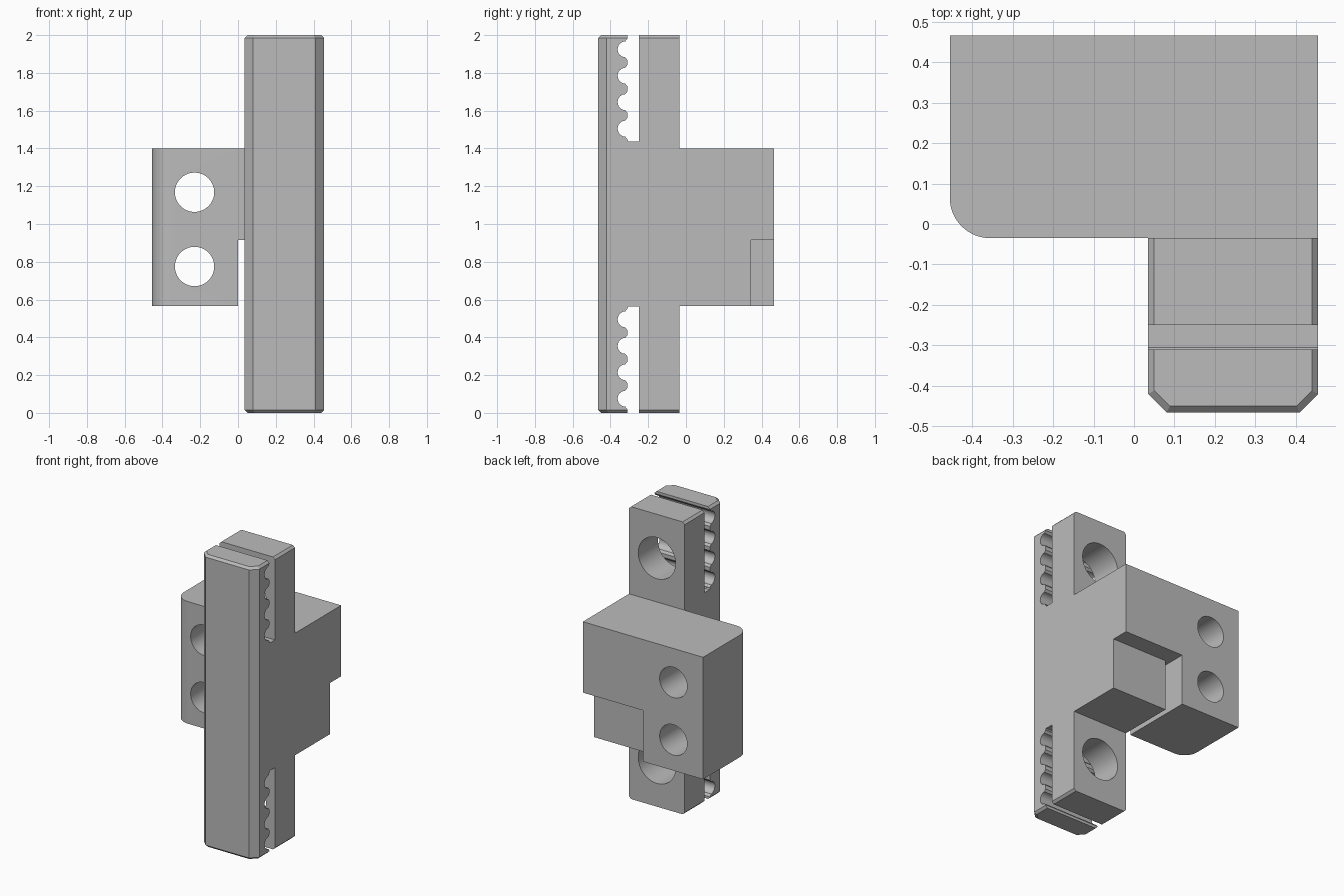
import bpy, bmesh, math
from mathutils import Vector

cube = bpy.data.objects.get("Cube")
if cube:
    bpy.data.objects.remove(cube, do_unlink=True)

steel = bpy.data.materials.new("plain grey")
steel.use_nodes = True
GREY = (0.5, 0.5, 0.5, 1)
steel.diffuse_color = GREY
steel.node_tree.nodes["Principled BSDF"].inputs["Base Color"].default_value = GREY


def loft(name, rings):
    """Closed solid through matching rings of 3D points."""
    bm = bmesh.new()
    loops = [[bm.verts.new(p) for p in ring] for ring in rings]
    for a, b in zip(loops, loops[1:]):
        for i in range(len(a)):
            j = (i + 1) % len(a)
            bm.faces.new((a[i], a[j], b[j], b[i]))
    bm.faces.new(loops[0])
    bm.faces.new(loops[-1])
    bmesh.ops.recalc_face_normals(bm, faces=bm.faces)
    mesh = bpy.data.meshes.new(name)
    bm.to_mesh(mesh)
    bm.free()
    mesh.materials.append(steel)
    obj = bpy.data.objects.new(name, mesh)
    bpy.context.collection.objects.link(obj)
    return obj


def upright(name, outline, z0, z1):
    return loft(name, [[(x, y, z) for x, y in outline] for z in (z0, z1)])


def hole(name, x, z, r, y0, y1, n=64):
    ring = [(x + r * math.cos(2 * math.pi * i / n), z + r * math.sin(2 * math.pi * i / n)) for i in range(n)]
    return loft(name, [[(u, y, v) for u, v in ring] for y in (y0, y1)])


def combine(target, tool, operation):
    mod = target.modifiers.new(tool.name, "BOOLEAN")
    mod.operation, mod.solver, mod.object = operation, "EXACT", tool
    bpy.context.view_layer.objects.active = target
    bpy.ops.object.modifier_apply(modifier=mod.name)
    bpy.data.objects.remove(tool, do_unlink=True)


# Bar dimensions
L, R, BACK, FRONT = 0.035, 0.455, -0.035, -0.465
MID, BEVEL = 1.0, 0.015


def bar_outline(inset):
    l, r, f, c = L + inset, R - inset, FRONT + inset, 0.045 - 0.4 * inset
    return [(l, BACK), (l, f + c), (l + c, f), (r - c, f), (r, f + c), (r, BACK)]


# Upright clamping bar with bevelled ends
bar = loft("clamp_bracket", [[(x, y, z) for x, y in bar_outline(i)]
           for i, z in ((BEVEL, 0), (0, BEVEL), (0, 2 - BEVEL), (BEVEL, 2))])

# Mounting block with one rounded corner, overlapping into the bar
rad = 0.1
corner = [(-R + rad - rad * math.cos(a), BACK + rad - rad * math.sin(a))
          for a in (math.pi / 2 * i / 16 for i in range(17))]
block = upright("mounting_block",
                [(-R, -FRONT)] + corner + [(L, BACK), (L, -0.12), (R, -0.12), (R, -FRONT)], 0.565, 1.4)

# Recess along the back and the narrow gap beside the bar
recess = upright("recess", [(0, -0.2), (L, -0.2), (L, 0.345), (0.6, 0.345), (0.6, 0.6), (0, 0.6)], 0.4, 0.915)
combine(block, recess, "DIFFERENCE")
for z in (0.775, 1.168):
    combine(block, hole("mounting_hole", -0.23, z, 0.104, -0.3, 0.7), "DIFFERENCE")
combine(bar, block, "UNION")

# Toothed belt slots at both ends, mirrored about the middle
for side in (1, -1):
    profile = [(-0.25, 1.1), (-0.25, 0.437), (-0.305, 0.437), (-0.31, 0.444)]
    for k in range(4):
        h = 0.505 + 0.14 * k
        profile.append((-0.31, h - 0.057))
        profile += [(-0.322 - 0.04 * math.sin(a), h - 0.042 * math.cos(a))
                    for a in (math.pi * i / 12 for i in range(13))]
        profile.append((-0.31, h + 0.057))
    profile.append((-0.31, 1.1))
    slot = loft("belt_slot", [[(x, y, MID + side * h) for y, h in profile] for x in (-0.1, 0.6)])
    combine(bar, slot, "DIFFERENCE")
    # Screw hole behind each slot
    combine(bar, hole("screw_hole", (L + R) / 2, MID + side * 0.7, 0.141, -0.28, 0.02), "DIFFERENCE")

# Smooth curved walls, keep edges sharp
bpy.ops.object.select_all(action="DESELECT")
bar.select_set(True)
bpy.context.view_layer.objects.active = bar
bpy.ops.object.shade_smooth_by_angle(angle=math.radians(25))
